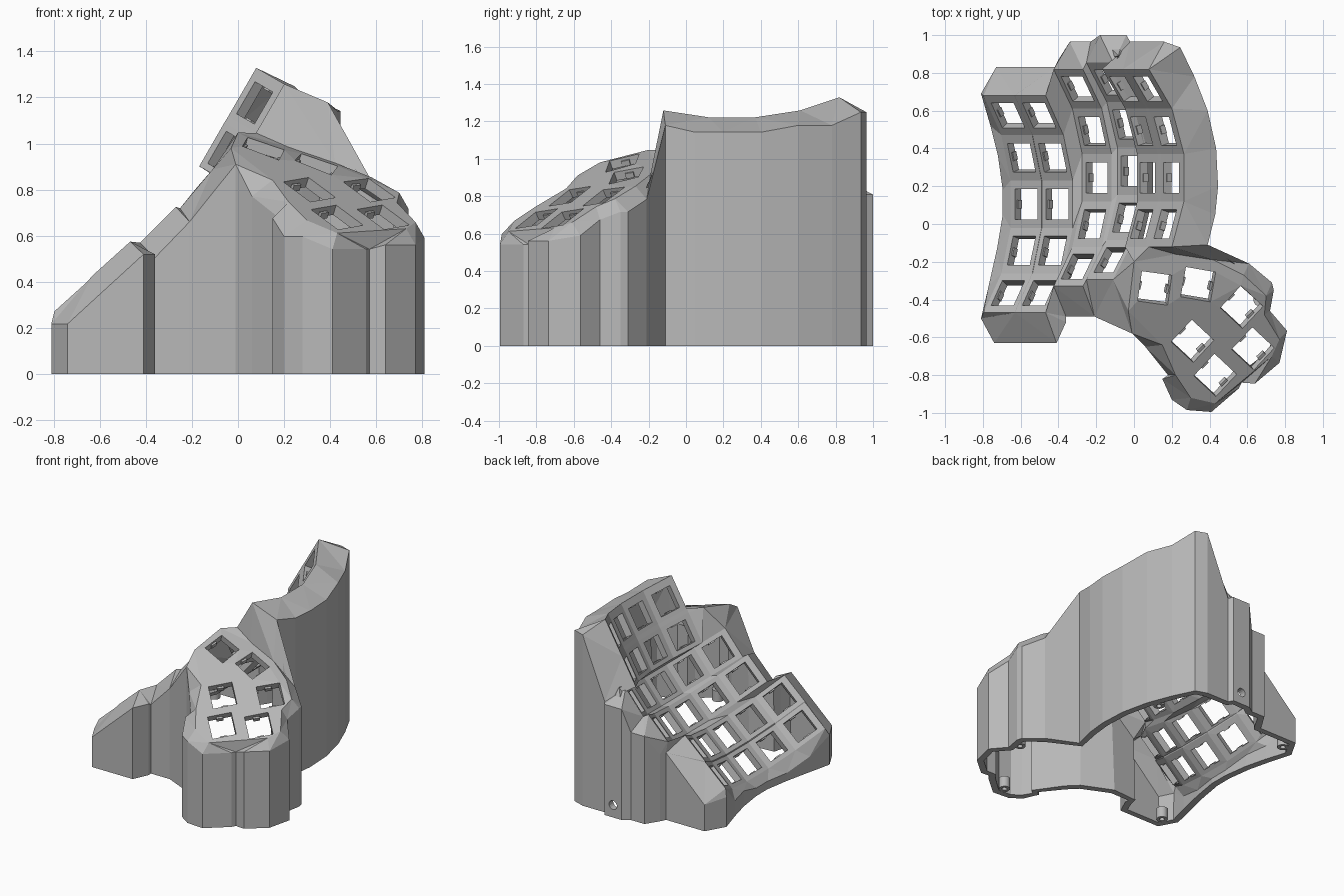
import bpy, bmesh, math
from mathutils import Vector, Matrix

if "Cube" in bpy.data.objects:
    bpy.data.objects.remove(bpy.data.objects["Cube"])

grey = bpy.data.materials.new("grey_plastic")
grey.diffuse_color = (0.48, 0.48, 0.48, 1)
grey.use_nodes = True
grey.node_tree.nodes["Principled BSDF"].inputs["Base Color"].default_value = grey.diffuse_color
bm = bmesh.new()
keys = []                      # (centre, across, along) of every key opening
BETA, R = math.radians(17), 0.85
HALF, HOLE = 0.11, 0.08


def face(*vs):
    vs = list(dict.fromkeys(vs))
    if len(vs) > 2 and not bm.faces.get(vs):
        return bm.faces.new(vs)


def zip_strip(a, b):
    """Fill between two vertex chains, always taking the shorter diagonal."""
    i = j = 0
    while i < len(a) - 1 or j < len(b) - 1:
        da = (a[i + 1].co - b[j].co).length if i < len(a) - 1 else 9
        db = (a[i].co - b[j + 1].co).length if j < len(b) - 1 else 9
        if da < db:
            face(a[i], a[i + 1], b[j])
            i += 1
        else:
            face(a[i], b[j + 1], b[j])
            j += 1


# Curved key columns: x, y, z of the middle key, tilt, number of rows, extra right margin
columns = [(-.565, .105, .18, 42, 5, 0), (-.40, .105, .335, 42, 5, 0), (-.19, .245, .49, 45, 5, 0),
           (-.01, .28, .66, 50, 5, 0), (.08, .245, .885, 60, 4, 0), (.205, .245, 1.10, 60, 4, .025)]
left, right = [], []
for x, y, z, tilt, rows, extra in columns:
    t = math.radians(tilt)
    u, n = Vector((math.cos(t), 0, math.sin(t))), Vector((-math.sin(t), 0, math.cos(t)))
    lo, ro = [], []
    for r in range(rows + 1):
        a = (2.5 - r) * BETA
        p = Vector((x, y + R * math.sin(a), z)) + n * R * (1 - math.cos(a))
        lo.append(bm.verts.new(p - u * HALF))
        ro.append(bm.verts.new(p + u * (HALF + extra)))
    for r in range(rows):
        outer = [lo[r], ro[r], ro[r + 1], lo[r + 1]]
        c = sum((v.co for v in outer), Vector()) / 4 - u * extra / 2
        v = (lo[r].co - lo[r + 1].co).normalized()
        inner = [bm.verts.new(c + u * HOLE * i + v * HOLE * j)
                 for i, j in ((-1, 1), (1, 1), (1, -1), (-1, -1))]
        for k in range(4):
            face(outer[k], outer[(k + 1) % 4], inner[(k + 1) % 4], inner[k])
        keys.append((c, u, v))
    left.append(lo)
    right.append(ro)
for i in range(5):             # webs between columns
    for r in range(min(len(right[i]), len(left[i + 1])) - 1):
        face(right[i][r], left[i + 1][r], left[i + 1][r + 1], right[i][r + 1])


# Sloped thumb plate with six openings
def thumb_z(x, y):
    return .80 - .316 * (x - .31) + .456 * (y + .62) - .3 * max(0, y + .34)


def loop(points):
    vs = [bm.verts.new((x, y, 0)) for x, y in points]
    return vs, [bm.edges.new((vs[k - 1], vs[k])) for k in range(len(vs))]


thumb, edges = loop([(.42, -.19), (.58, -.27), (.70, -.38), (.69, -.48), (.77, -.61), (.73, -.70),
                     (.43, -.95), (.30, -.92), (.22, -.80), (.15, -.64), (-.03, -.46),
                     (0, -.20), (.22, -.16)])
flat = list(thumb)
for x, y, rot in [(.11, -.34, -8), (.34, -.32, -10), (.57, -.44, -43), (.31, -.62, -43),
                  (.63, -.66, -43), (.43, -.80, -43)]:
    m = Matrix.Rotation(math.radians(rot), 2)
    pts = [m @ Vector(p) * HOLE + Vector((x, y)) for p in ((-1, -1), (1, -1), (1, 1), (-1, 1))]
    vs, es = loop(pts)
    flat += vs
    edges += es
    d = [Vector((p.x, p.y, thumb_z(p.x, p.y))) for p in pts]
    keys.append((sum(d, Vector()) / 4, (d[1] - d[0]).normalized(), (d[3] - d[0]).normalized()))
bmesh.ops.triangle_fill(bm, edges=edges, use_beauty=True, normal=(0, 0, 1))
for v in flat:
    v.co.z = thumb_z(v.co.x, v.co.y)

# Saddle joining the thumb plate to the columns
zip_strip([right[5][4], left[5][4], right[4][4], left[4][4], right[3][4], right[3][5]],
          [thumb[0], thumb[12], thumb[11], thumb[10]])

# Rim sections: plate boundary, wall outline beside it, drop from plate to wall top
sections = [
    ([p[0] for c in range(6) for p in (left[c], right[c])] + right[5][1:],
     [(-.73, .83), (-.42, .83), (-.40, .87), (-.34, .965), (-.23, .965), (-.18, 1), (-.04, 1),
      (-.02, .965), (.16, .965), (.245, .935), (.32, .78), (.39, .6), (.435, .4), (.445, .2),
      (.43, .05), (.39, -.11)], .08),
    (thumb[:11],
     [(.61, -.21), (.73, -.31), (.74, -.35), (.72, -.46), (.81, -.565), (.77, -.735),
      (.64, -.845), (.57, -.84), (.555, -.87), (.41, -.995), (.28, -.985), (.20, -.93),
      (.15, -.82), (.18, -.80), (.06, -.65), (-.01, -.58)], .07),
    ([right[3][5], left[3][5], right[2][5], left[2][5]], [(-.21, -.49), (-.36, -.49)], .065),
    ([right[1][5], left[1][5], right[0][5]] + left[0][::-1],
     [(-.36, -.52), (-.41, -.63), (-.74, -.63), (-.81, -.5), (-.77, -.33), (-.725, -.13),
      (-.695, .05), (-.695, .18), (-.72, .36), (-.76, .52), (-.81, .69)], .055)]
tops, chains = [], []
for inner, outline, drop in sections:
    chain = []
    for x, y in outline:
        near = min(inner, key=lambda v: (v.co.xy - Vector((x, y))).length)
        chain.append(bm.verts.new((x, y, max(.03, near.co.z - drop))))
    zip_strip(inner, chain)
    chains.append((inner, chain))
    tops += chain
for k, (inner, chain) in enumerate(chains):
    nxt = chains[(k + 1) % 4]
    zip_strip([inner[-1], nxt[0][0]] if inner[-1] != nxt[0][0] else [inner[-1]],
              [chain[-1], nxt[1][0]])

# Vertical walls down to the open base
feet = [bm.verts.new((v.co.x, v.co.y, 0)) for v in tops]
for k in range(len(tops)):
    f = face(tops[k - 1], tops[k], feet[k], feet[k - 1])
    if k == 6:                 # round cable opening in the back wall
        es = list(f.edges)
        bmesh.ops.delete(bm, geom=[f], context='FACES_ONLY')
        ring = [bm.verts.new((-.11 + .032 * math.cos(i * math.pi / 8), 1,
                              .09 + .032 * math.sin(i * math.pi / 8))) for i in range(16)]
        es += [bm.edges.new((ring[i - 1], ring[i])) for i in range(16)]
        bmesh.ops.triangle_fill(bm, edges=es, use_beauty=True, normal=(0, 1, 0))

bmesh.ops.recalc_face_normals(bm, faces=bm.faces)
bm.normal_update()
wall = next(f for f in bm.faces if feet[12] in f.verts and feet[13] in f.verts)
if wall.normal.x < 0:
    bmesh.ops.reverse_faces(bm, faces=bm.faces)


def finish(b, name):
    me = bpy.data.meshes.new(name)
    b.to_mesh(me)
    b.free()
    ob = bpy.data.objects.new(name, me)
    bpy.context.collection.objects.link(ob)
    me.materials.append(grey)
    return ob


shell = finish(bm, "case_shell")
mod = shell.modifiers.new("thickness", 'SOLIDIFY')
mod.thickness, mod.offset = .048, -1

# Small retaining clips on both sides of every key opening
bm = bmesh.new()
for c, u, v in keys:
    n = u.cross(v).normalized()
    v = n.cross(u)
    for s in (-1, 1):
        p = c + u * s * (HOLE - .001) - n * .032
        m = Matrix((u * .014, v * .045, n * .03)).transposed().to_4x4()
        bmesh.ops.create_cube(bm, size=1, matrix=Matrix.Translation(p) @ m)
finish(bm, "key_clips")

# Hollow screw posts around the base
bm = bmesh.new()
for x, y in [(-.70, -.54), (-.70, .73), (.30, .62), (.67, -.40), (.38, -.91)]:
    rings = [[bm.verts.new((x + r * math.cos(i * math.pi / 8), y + r * math.sin(i * math.pi / 8), z))
              for i in range(16)] for r, z in ((.038, 0), (.038, .08), (.018, .08), (.018, 0))]
    for k in range(4):
        for i in range(16):
            face(rings[k - 1][i - 1], rings[k - 1][i], rings[k][i], rings[k][i - 1])
bmesh.ops.recalc_face_normals(bm, faces=bm.faces)
posts = finish(bm, "screw_posts")
posts.select_set(True)
bpy.context.view_layer.objects.active = posts
bpy.ops.object.shade_smooth_by_angle(angle=math.radians(30))
